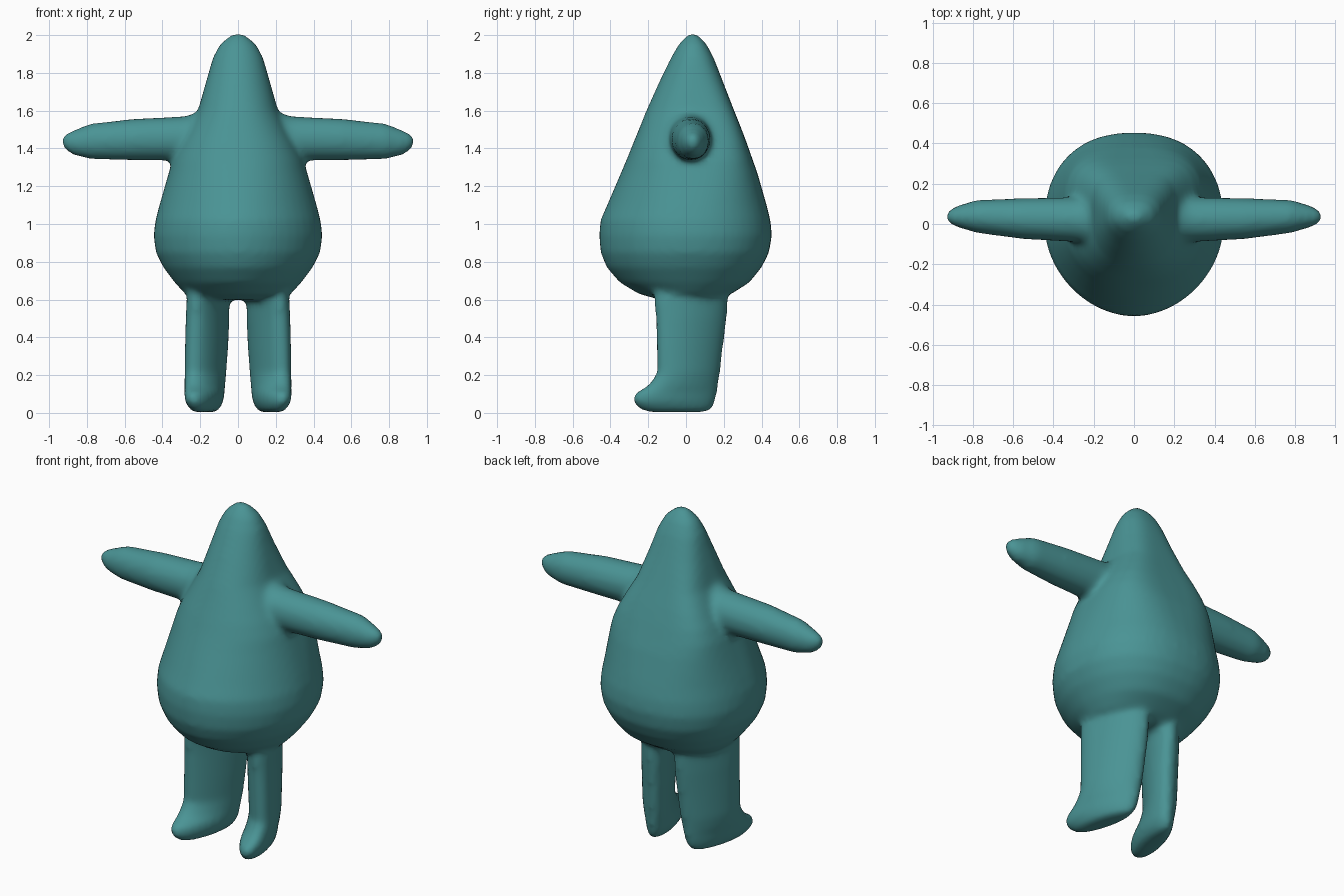
import bpy, bmesh, math

if "Cube" in bpy.data.objects:
    bpy.data.objects.remove(bpy.data.objects["Cube"])

teal = bpy.data.materials.new("teal")
teal.use_nodes = True
color = (0.068, 0.295, 0.3, 1)
teal.diffuse_color = color
teal.node_tree.nodes["Principled BSDF"].inputs["Base Color"].default_value = color


def round_section(t):
    """Plain ellipse: front power, back power."""
    return 2, 2


def torso_section(z):
    """Egg-shaped belly that turns broad-backed around the shoulders."""
    shoulder = math.exp(-((z - 1.5) / 0.25) ** 2)
    return 1.9 + 0.3 * shoulder, 2.3 + 1.7 * shoulder


def loft(bm, rings, place, section=round_section, lean=0, sides=48):
    """Skin closed rings given as (position, u_min, u_max, v_min, v_max)."""
    loops = []
    for t, u0, u1, v0, v1 in rings:
        loop = []
        front, back = section(t)
        for i in range(sides):
            angle = math.tau * i / sides
            c, s = math.cos(angle), math.sin(angle)
            power = front if s < 0 else back
            u = math.copysign(abs(c) ** (2 / power), c)
            v = math.copysign(abs(s) ** (2 / power), s)
            u = u * math.sqrt(1 - lean * lean) - lean * v
            p = place(t, (u0 + u1 + (u1 - u0) * u) / 2, (v0 + v1 + (v1 - v0) * v) / 2)
            loop.append(bm.verts.new(p))
        loops.append(loop)
    faces = [bm.faces.new((a[i], a[(i + 1) % sides], b[(i + 1) % sides], b[i]))
             for a, b in zip(loops, loops[1:]) for i in range(sides)]
    faces += [bm.faces.new(loops[0]), bm.faces.new(loops[-1])]
    bmesh.ops.recalc_face_normals(bm, faces=faces)


bm = bmesh.new()

# Pear-shaped torso and pointed head: height, half width, front, back
torso = [
    (.6, .2, -.14, .18), (.63, .28, -.25, .24), (.69, .335, -.35, .335),
    (.77, .395, -.42, .4), (.85, .435, -.452, .44), (.94, .447, -.46, .455),
    (1.02, .437, -.453, .447), (1.1, .416, -.418, .427), (1.27, .367, -.345, .378),
    (1.34, .347, -.315, .353), (1.42, .31, -.283, .325), (1.5, .265, -.25, .295),
    (1.6, .212, -.21, .255), (1.75, .17, -.143, .197), (1.88, .133, -.08, .147),
    (1.95, .097, -.04, .11), (1.99, .052, -.005, .075), (2.008, .02, .02, .05),
]
loft(bm, [(z, -w, w, f, b) for z, w, f, b in torso],
     lambda t, u, v: (u, v, t), torso_section)

# Arms: distance out, back/front limits, bottom/top limits
arm = [
    (.1, -.09, .13, 1.34, 1.6), (.22, -.1, .14, 1.335, 1.59),
    (.28, -.09, .133, 1.335, 1.57), (.55, -.075, .128, 1.337, 1.557),
    (.78, -.045, .12, 1.343, 1.532), (.88, -.015, .09, 1.367, 1.493),
    (.922, .005, .067, 1.402, 1.472), (.934, .02, .05, 1.42, 1.455),
]

# Legs turned outward, with forward toes: height, inner/outer, front/back limits
leg = [
    (.004, .115, .235, -.2, .11), (.025, .095, .26, -.255, .14),
    (.065, .075, .283, -.284, .157), (.105, .072, .284, -.27, .165),
    (.145, .068, .284, -.2, .17), (.21, .062, .283, -.153, .18),
    (.35, .052, .281, -.156, .197), (.5, .045, .277, -.16, .216),
    (.6, .047, .272, -.168, .222), (.7, .06, .26, -.16, .2),
]
for side in (1, -1):
    loft(bm, arm, lambda t, u, v: (side * t, u, v))
    loft(bm, leg, lambda t, u, v: (side * u, v, t), lean=0.55)

mesh = bpy.data.meshes.new("creature_body")
bm.to_mesh(mesh)
bm.free()
mesh.materials.append(teal)
body = bpy.data.objects.new("creature_body", mesh)
bpy.context.collection.objects.link(body)

# Fuse torso and limbs into one skin with soft joins
fuse = body.modifiers.new("fuse", "REMESH")
fuse.mode = "VOXEL"
fuse.voxel_size = 0.018
fuse.use_smooth_shade = True
soften = body.modifiers.new("soften", "SMOOTH")
soften.factor = 0.5
soften.iterations = 7
